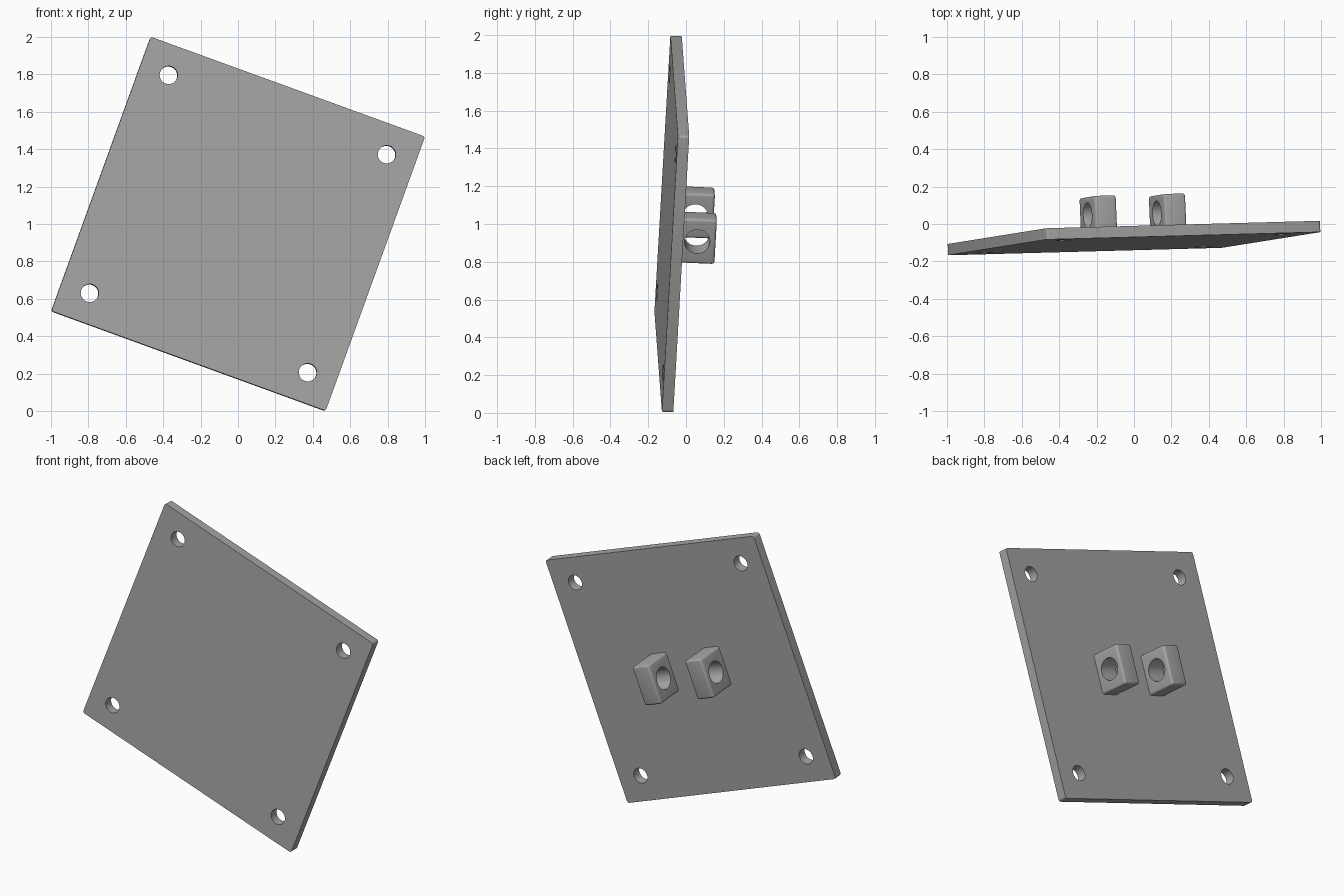
import bpy, bmesh
from mathutils import Matrix, Vector
from math import radians, pi

cube = bpy.data.objects.get("Cube")
if cube:
    bpy.data.objects.remove(cube, do_unlink=True)

grey = bpy.data.materials.new("plain_grey")
grey.use_nodes = True
colour = (0.38, 0.38, 0.38, 1)
grey.diffuse_color = colour
grey.node_tree.nodes["Principled BSDF"].inputs["Base Color"].default_value = colour

# Tilted frame of the plate: u along its width, n out of its back, v along its height
u = Vector((1.47, 0.04, -0.535)).normalized()
n = Vector((0.535, 0.085, 1.47)).cross(u).normalized()
v = u.cross(n)
tilt = Matrix.Translation((0, -0.075, 1)) @ Matrix((u, n, v)).transposed().to_4x4()

SIDE, THICK = 1.56, 0.06
HOLE_POS, HOLE_R = 0.62, 0.048
LUG_W, LUG_H, LUG_D = 0.123, 0.25, 0.196
LUG_POS, BORE_R = 0.197, 0.067


def rounded_block(name, size, centre, radius, edge_rule):
    """Box whose edges picked by edge_rule are rounded."""
    bm = bmesh.new()
    bmesh.ops.create_cube(bm, size=1, matrix=Matrix.Translation(centre) @ Matrix.Diagonal((*size, 1)))
    picked = [e for e in bm.edges if edge_rule(e)]
    bmesh.ops.bevel(bm, geom=picked, offset=radius, segments=4, profile=0.5, affect='EDGES')
    mesh = bpy.data.meshes.new(name)
    bm.to_mesh(mesh)
    bm.free()
    mesh.materials.append(grey)
    obj = bpy.data.objects.new(name, mesh)
    bpy.context.collection.objects.link(obj)
    return obj


def drill(obj, centre, radius, depth, axis):
    """Cut a round hole through obj along the x or y axis."""
    turn = Matrix.Rotation(pi / 2, 4, 'Y' if axis == 'X' else 'X')
    bm = bmesh.new()
    bmesh.ops.create_cone(bm, cap_ends=True, segments=48, radius1=radius, radius2=radius,
                          depth=depth, matrix=Matrix.Translation(centre) @ turn)
    mesh = bpy.data.meshes.new("hole_cutter")
    bm.to_mesh(mesh)
    bm.free()
    mesh.materials.append(grey)
    cutter = bpy.data.objects.new("hole_cutter", mesh)
    cutter.hide_render = True
    bpy.context.collection.objects.link(cutter)
    mod = obj.modifiers.new("hole", 'BOOLEAN')
    mod.operation, mod.solver, mod.object = 'DIFFERENCE', 'EXACT', cutter
    bpy.context.view_layer.objects.active = obj
    bpy.ops.object.modifier_apply(modifier=mod.name)
    bpy.data.objects.remove(cutter, do_unlink=True)


def finish(obj):
    """Smooth the curved faces and move the part into the tilted frame."""
    bpy.ops.object.select_all(action='DESELECT')
    obj.select_set(True)
    bpy.context.view_layer.objects.active = obj
    bpy.ops.object.shade_smooth_by_angle(angle=radians(30))
    obj.matrix_world = tilt


# Square plate with slightly rounded corners and four screw holes
def along_depth(e):
    return abs(e.verts[0].co.y - e.verts[1].co.y) > THICK / 2


plate = rounded_block("mounting_plate", (SIDE, THICK, SIDE), (0, 0, 0), 0.014, along_depth)
for sx in (-1, 1):
    for sz in (-1, 1):
        drill(plate, (sx * HOLE_POS, 0, sz * HOLE_POS), HOLE_R, THICK * 3, 'Y')
finish(plate)


# Two bored lugs on the back, rounded everywhere except at the plate
def off_plate(e):
    return max(p.co.y for p in e.verts) > THICK


for side, sx in (("left", 1), ("right", -1)):
    centre = (sx * LUG_POS, THICK / 2 + LUG_D / 2, 0)
    lug = rounded_block(side + "_lug", (LUG_W, LUG_D, LUG_H), centre, 0.014, off_plate)
    drill(lug, centre, BORE_R, LUG_W * 2, 'X')
    finish(lug)
